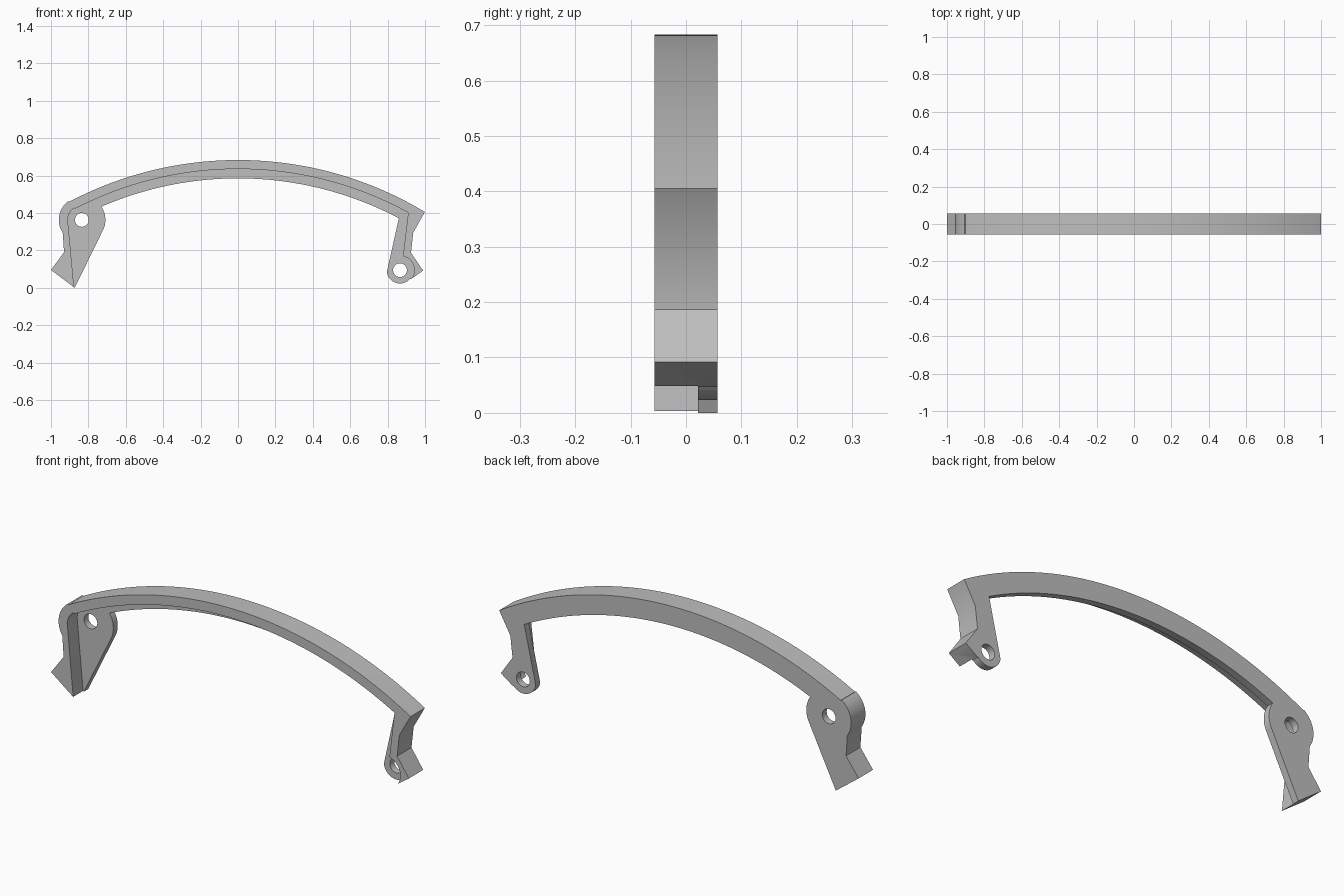
import bpy, bmesh, math

if "Cube" in bpy.data.objects:
    bpy.data.objects.remove(bpy.data.objects["Cube"])

FRONT, STEP, BACK = -0.057, 0.022, 0.057
BOW = (0, -1.254)          # centre of the long bow
PIVOT = (-0.835, 0.363)    # left hole
BOSS = (0.866, 0.094)      # right hole

grey = bpy.data.materials.new("plain_grey")
grey.use_nodes = True
grey.diffuse_color = (0.52, 0.52, 0.52, 1)
grey.node_tree.nodes["Principled BSDF"].inputs["Base Color"].default_value = (0.52, 0.52, 0.52, 1)


def arc(centre, radius, start, end, steps):
    angles = [math.radians(start + (end - start) * i / steps) for i in range(steps + 1)]
    return [(centre[0] + radius * math.cos(a), centre[1] + radius * math.sin(a)) for a in angles]


def bow(radius, x_start, x_end):
    """Arc of the long bow between two x positions."""
    start, end = (math.degrees(math.acos(x / radius)) for x in (x_start, x_end))
    return arc(BOW, radius, start, end, 64)


def extrude(name, outline, y0, y1):
    """Solid made by extruding an x-z outline along y."""
    bm = bmesh.new()
    face = bm.faces.new([bm.verts.new((x, y0, z)) for x, z in outline])
    moved = bmesh.ops.extrude_face_region(bm, geom=[face])["geom"]
    bmesh.ops.translate(bm, vec=(0, y1 - y0, 0),
                        verts=[v for v in moved if isinstance(v, bmesh.types.BMVert)])
    bmesh.ops.recalc_face_normals(bm, faces=bm.faces)
    mesh = bpy.data.meshes.new(name)
    bm.to_mesh(mesh)
    bm.free()
    mesh.materials.append(grey)
    obj = bpy.data.objects.new(name, mesh)
    bpy.context.collection.objects.link(obj)
    return obj


# Whole silhouette: bow, left lug and foot, underside, right leg and foot
outline = bow(1.937, 0.999, -0.90)
outline += arc(PIVOT, 0.123, 125, 213.7, 20)
outline += [(-0.93, 0.19), (-1.0, 0.095), (-0.873, 0.0)]
outline += arc(PIVOT, 0.126, -29, 34, 16)
outline += bow(1.839, -0.728, 0.86)
outline += arc(BOSS, 0.071, 188, 318, 28)
outline += [(0.927, 0.048), (0.99, 0.092), (0.925, 0.187), (0.937, 0.295)]
frame = extrude("curved_handle_frame", outline, FRONT, BACK)

# Front pocket that leaves a raised rim along the outer edge
pocket_outline = [(0.927, -0.3)] + arc(BOSS, 0.077, -37, 78, 20)
pocket_outline += bow(1.889, 0.91, -0.87)
pocket_outline += arc(PIVOT, 0.075, 122, 180, 12)
pocket_outline += [(-0.877, 0.005), (-0.877, -0.3)]
cutters = [extrude("pocket_cutter", pocket_outline, FRONT - 0.1, STEP)]

# Pin holes through both ends
for name, centre in (("left_hole_cutter", PIVOT), ("right_hole_cutter", BOSS)):
    cutters.append(extrude(name, arc(centre, 0.037, 0, 350, 35), FRONT - 0.2, BACK + 0.1))

bpy.context.view_layer.objects.active = frame
frame.select_set(True)
for cutter in cutters:
    cut = frame.modifiers.new(cutter.name, "BOOLEAN")
    cut.operation = "DIFFERENCE"
    cut.solver = "EXACT"
    cut.object = cutter
    bpy.ops.object.modifier_apply(modifier=cut.name)
for cutter in cutters:
    bpy.data.objects.remove(cutter)

bpy.ops.object.shade_smooth_by_angle(angle=math.radians(30))
